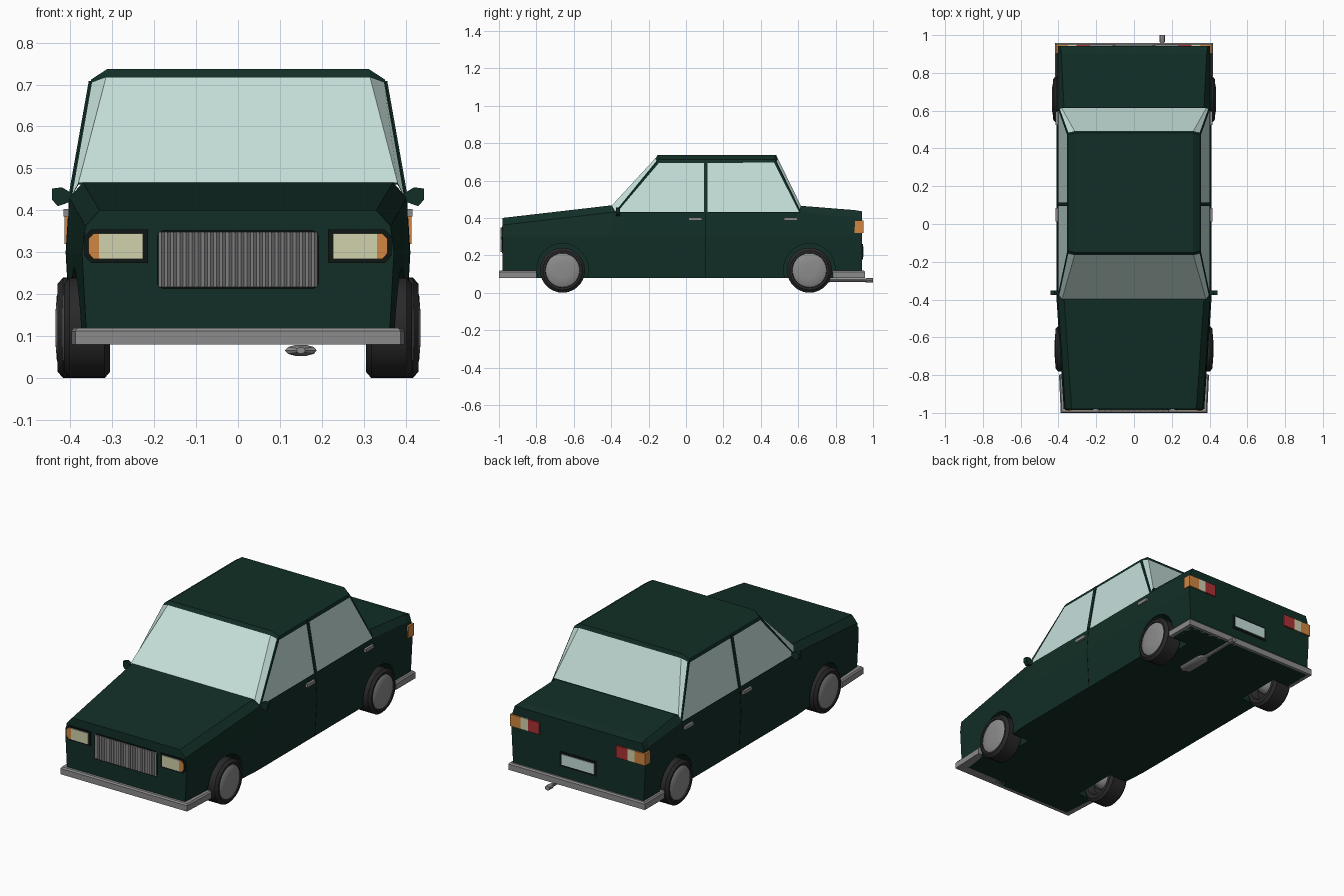
import bpy, bmesh
from math import sin, cos, pi, radians

cube = bpy.data.objects.get("Cube")
if cube:
    bpy.data.objects.remove(cube)


def material(name, *rgb):
    m = bpy.data.materials.new(name)
    m.use_nodes = True
    m.diffuse_color = (*rgb, 1)
    m.node_tree.nodes["Principled BSDF"].inputs["Base Color"].default_value = (*rgb, 1)
    return m


GREEN = material("dark green paint", .006, .028, .02)
GLASS = material("pale glass", .56, .74, .70)
TYRE = material("tyre rubber", .022, .022, .022)
METAL = material("grey metal", .26, .26, .26)
CREAM = material("cream lens", .64, .64, .42)
AMBER = material("amber lens", .64, .24, .055)
RED = material("red lens", .42, .03, .035)
TRIM = material("black trim", .004, .008, .007)


def loft(name, rings, mat, mirror=False, split_caps=False):
    """Skin a list of rings with equal point counts and cap both ends."""
    bm = bmesh.new()
    vs = [[bm.verts.new(p) for p in ring] for ring in rings]
    n = len(vs[0])
    for a, b in zip(vs, vs[1:]):
        for i in range(n):
            j = (i + 1) % n
            bm.faces.new((a[i], a[j], b[j], b[i]))
    for ring in (vs[0], vs[-1]):
        if split_caps:
            for ids in ((0, 3, 4, 7), (0, 1, 2, 3), (4, 5, 6, 7)):
                bm.faces.new([ring[i] for i in ids])
        else:
            bm.faces.new(ring)
    bmesh.ops.recalc_face_normals(bm, faces=bm.faces)
    me = bpy.data.meshes.new(name)
    bm.to_mesh(me)
    bm.free()
    me.materials.append(mat)
    ob = bpy.data.objects.new(name, me)
    bpy.context.collection.objects.link(ob)
    if mirror:
        ob.modifiers.new("Mirror", 'MIRROR')
    return ob


def box(name, x, y, z, mat, mirror=False):
    rect = [(x[0], y[0]), (x[1], y[0]), (x[1], y[1]), (x[0], y[1])]
    return loft(name, [[(*p, h) for p in rect] for h in z], mat, mirror)


def plate(name, outline, y, mat, mirror=False):
    """Extrude an x-z outline along y."""
    return loft(name, [[(px, d, pz) for px, pz in outline] for d in y], mat, mirror)


def lathe(name, profile, centre, mat, segments=28):
    """Turn (x offset, radius) pairs about an axis along x."""
    cx, cy, cz = centre
    angles = [2 * pi * i / segments for i in range(segments)]
    rings = [[(cx + dx, cy + r * cos(a), cz + r * sin(a)) for a in angles]
             for dx, r in profile]
    return loft(name, rings, mat, mirror=True)


def smooth(ob):
    bpy.ops.object.select_all(action='DESELECT')
    ob.select_set(True)
    bpy.context.view_layer.objects.active = ob
    bpy.ops.object.shade_smooth_by_angle(angle=radians(35))


def both_sides(half):
    return half + [(-p[0], *p[1:]) for p in reversed(half)]


# Lower body: y, half width, shoulder height, deck half width, deck height
stations = [(-.98, .372, .362, .33, .40), (-.4, .41, .43, .37, .467),
            (.61, .41, .43, .37, .465), (.90, .41, .405, .385, .442),
            (.942, .41, .40, .39, .435)]
body = loft("body", [both_sides([(w - .012, y, .08), (w, y, .30),
                                 (w - .008, y, zs), (wt, y, zt)])
                     for y, w, zs, wt, zt in stations], GREEN)

# Wheels and their wells
for label, y, cx in (("front", -.66, .36), ("rear", .66, .375)):
    well = lathe("well_cutter", [(-.08, .138), (.2, .138)], (cx, y, .125), GREEN)
    cut = body.modifiers.new("Well", 'BOOLEAN')
    cut.operation, cut.solver, cut.object = 'DIFFERENCE', 'EXACT', well
    bpy.context.view_layer.objects.active = body
    bpy.ops.object.modifier_apply(modifier=cut.name)
    bpy.data.objects.remove(well)
    centre = (cx, y, .12)
    smooth(lathe(label + "_tyres", [(-.02, .07), (-.055, .085), (-.055, .105),
                                    (-.042, .12), (.042, .12), (.055, .105),
                                    (.055, .093), (.042, .09)], centre, TYRE))
    smooth(lathe(label + "_hubcaps", [(.03, .091), (.05, .091), (.057, .078),
                                      (.06, .04)], centre, METAL))
    smooth(lathe(label + "_hubs", [(-.07, .028), (-.04, .045), (0, .045)],
                 centre, METAL))

# Cabin with inset glass
rings = [[(.38, -.402, .462), (.402, -.38, .425), (.402, .615, .425), (.38, .618, .462)],
         [(.315, -.16, .722), (.352, -.15, .706), (.352, .478, .706), (.315, .488, .722)],
         [(.312, -.152, .737), (.35, -.142, .712), (.35, .472, .712), (.312, .482, .737)]]
cabin = loft("cabin", [both_sides(r) for r in rings], GREEN, split_caps=True)
cabin.data.materials.append(GLASS)
bm = bmesh.new()
bm.from_mesh(cabin.data)
walls = [f for f in bm.faces if f.calc_center_median().z < .66
         and max(v.co.z for v in f.verts) > .6]
sides = [f for f in walls if abs(f.normal.x) > .9]
ends = [f for f in walls if f not in sides]
bmesh.ops.inset_individual(bm, faces=sides, thickness=.013)
bmesh.ops.inset_region(bm, faces=ends, thickness=.007, use_even_offset=True)
for f in sides + ends:
    f.material_index = 1
bm.to_mesh(cabin.data)
bm.free()

# Centre pillars and door seams
loft("centre_pillars", [[(x - .005, .095, z), (x + .004, .095, z),
                         (x + .004, .115, z), (x - .005, .115, z)]
                        for x, z in ((.401, .43), (.352, .708))], GREEN, mirror=True)
loft("door_seams", [[(x - .003, .102, z), (x + .001, .102, z),
                     (x + .001, .107, z), (x - .003, .107, z)]
                    for x, z in ((.398, .082), (.41, .30), (.402, .428))], TRIM, mirror=True)

# Door handles and mirrors
for label, y in (("front", .05), ("rear", .56)):
    box(label + "_door_handles", (.395, .416), (y - .036, y + .036), (.385, .403),
        METAL, mirror=True)
plate("door_mirrors", [(.395, .422), (.43, .41), (.443, .425), (.443, .452),
                       (.42, .455), (.395, .44)], (-.375, -.353), GREEN, mirror=True)

# Wraparound bumpers: inner and outer corner points in plan
for label, end, corner in (("front", ((.36, -.8), (.397, -.8)), ((.34, -.95), (.388, -1))),
                           ("rear", ((.38, .785), (.418, .785)), ((.38, .93), (.418, .957)))):
    path = [end, corner] + [[(-x, y) for x, y in s] for s in (corner, end)]
    bumper = loft(label + "_bumper", [[(*a, .08), (*b, .08), (*b, .112),
                                       (b[0] * .985, b[1] * .994, .12), (*a, .12)]
                                      for a, b in path], METAL)

# Headlights
plate("headlight_frames", [(.215, .274), (.35, .274), (.366, .292), (.366, .338),
                           (.35, .354), (.215, .354)], (-.97, -.985), TRIM, mirror=True)
box("headlights", (.226, .331), (-.99, -.975), (.284, .345), CREAM, mirror=True)
plate("front_indicators", [(.331, .284), (.344, .284), (.357, .298), (.357, .332),
                           (.344, .345), (.331, .345)], (-.989, -.975), AMBER, mirror=True)

# Grille with vertical ribs
plate("grille_back", [(-.193, .225), (-.18, .212), (.18, .212), (.193, .225),
                      (.193, .34), (.18, .353), (-.18, .353), (-.193, .34)],
      (-.97, -.984), TRIM)
ribs = 26
pitch = .38 / ribs
zigzag = [(-.19 + pitch * i / 2, -.993 if i % 2 else -.985) for i in range(2 * ribs + 1)]
zigzag += [(.19, -.98), (-.19, -.98)]
loft("grille_ribs", [[(*p, z) for p in zigzag] for z in (.217, .348)], METAL)

# Tail lights and number plate
for label, x, mat in (("tail_lights", (.235, .305), RED),
                      ("reversing_lights", (.305, .35), CREAM)):
    box(label, x, (.93, .949), (.32, .386), mat, mirror=True)
box("rear_indicators", (.35, .414), (.902, .949), (.32, .386), AMBER, mirror=True)
box("number_plate_frame", (-.115, .115), (.938, .945), (.178, .26), TRIM)
box("number_plate", (-.1, .1), (.94, .949), (.19, .248), GLASS)

# Exhaust: flattened silencer narrowing into a tailpipe
pipe = [(.58, .01, .008), (.60, .038, .014), (.74, .038, .014), (.77, .01, .01),
        (.96, .01, .01), (.965, .015, .013), (1.0, .015, .013)]
smooth(loft("exhaust", [[(.15 + a * cos(pi * i / 5), y, .066 + b * sin(pi * i / 5))
                         for i in range(10)] for y, a, b in pipe], METAL))
